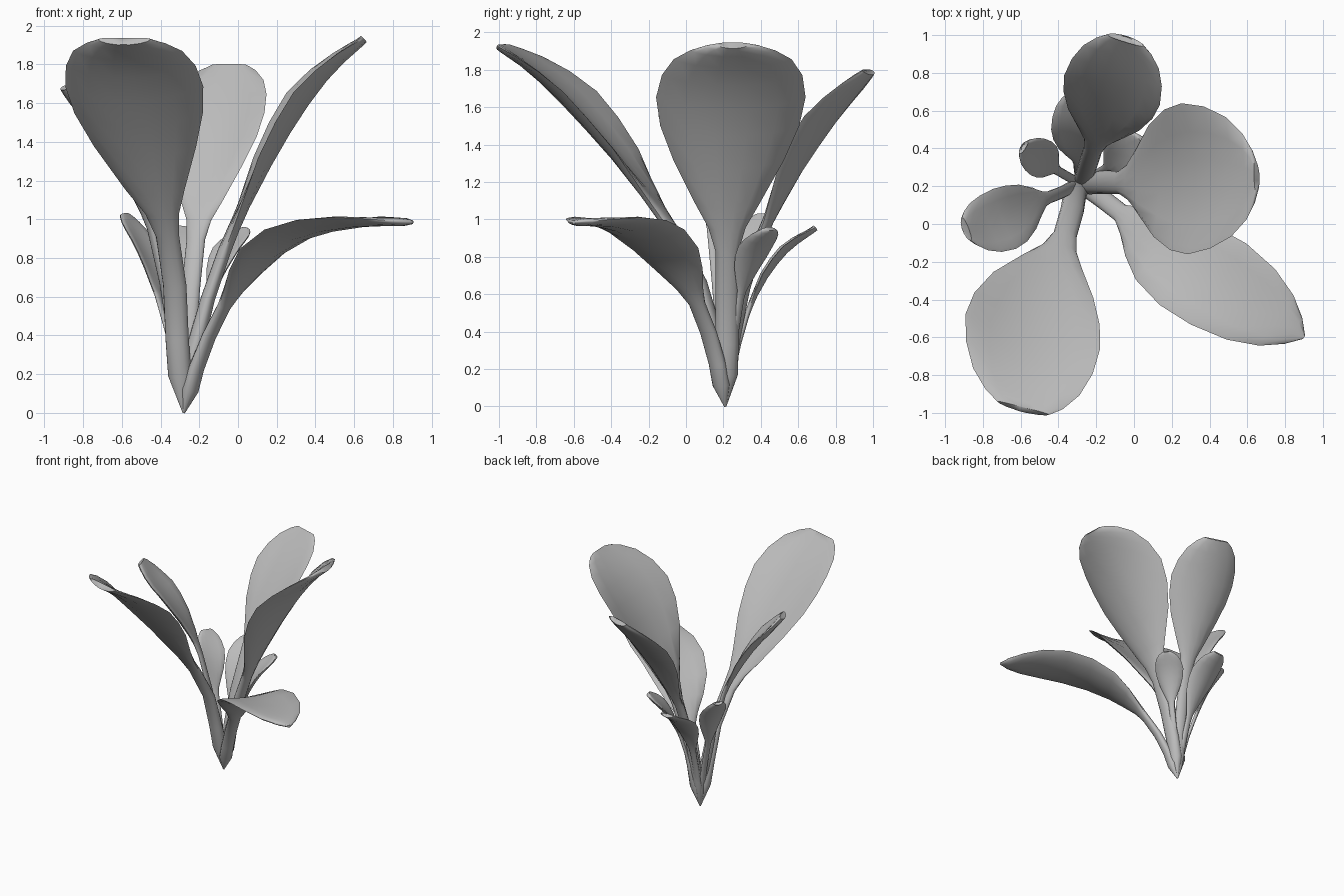
import bpy, bmesh, math
from mathutils import Vector

if "Cube" in bpy.data.objects:
    bpy.data.objects.remove(bpy.data.objects["Cube"], do_unlink=True)

grey = bpy.data.materials.new("leaf_grey")
grey.use_nodes = True
grey.diffuse_color = (0.5, 0.5, 0.5, 1)
grey.node_tree.nodes["Principled BSDF"].inputs["Base Color"].default_value = (0.5, 0.5, 0.5, 1)

ROOT = Vector((-0.28, 0.21, 0))
SIDES = 14
# Blade outlines: (distance along the blade, share of the full half width)
ROUND = [(.1, .25), (.2, .43), (.38, .74), (.53, .93), (.66, 1), (.78, .94),
         (.88, .79), (.95, .57), (.985, .38), (1, .22)]
POINTED = [(.08, .34), (.18, .6), (.3, .84), (.45, .98), (.6, 1), (.75, .87),
           (.87, .62), (.95, .32), (1, .04)]


def smooth_path(points, steps=12):
    """Catmull-Rom curve through the points."""
    p = [2 * points[0] - points[1]] + points + [2 * points[-1] - points[-2]]
    out = []
    for a, b, c, d in zip(p, p[1:], p[2:], p[3:]):
        for i in range(steps):
            t = i / steps
            out.append(0.5 * (2 * b + (c - a) * t + (2 * a - 5 * b + 4 * c - d) * t ** 2
                              + (3 * b - a - 3 * c + d) * t ** 3))
    return out + [points[-1]]


def along(path, f):
    """Position and direction at a share of the path's length."""
    lengths = [(b - a).length for a, b in zip(path, path[1:])]
    left = f * sum(lengths)
    for a, b, n in zip(path, path[1:], lengths):
        if left <= n:
            break
        left -= n
    return a.lerp(b, min(left / n, 1)), (b - a).normalized()


def leaf(name, points, width, stem, joint_z, outline=ROUND, cup=0.24, thick=0.022):
    path = smooth_path([ROOT] + [Vector(p) for p in points])
    # Share of the length at which the blade leaves the stem
    k = next(i for i, p in enumerate(path) if p.z >= joint_z)
    lens = [(b - a).length for a, b in zip(path, path[1:])]
    joint = sum(lens[:k]) / sum(lens)
    heading = path[-1] - ROOT
    side = Vector((heading.y, -heading.x, 0)).normalized()

    # Rings: position, half width, half thickness, cupping
    rings = [(0, .006, .006, 0), (.2 * joint, stem, stem * .8, 0),
             (.4 * joint, stem, stem * .7, 0), (.7 * joint, stem, stem * .6, 0),
             (joint, stem, stem * .55, 0)]
    for u, w in outline:
        fade = min(1, u / .35)
        half = max(width * w, stem * (1 - u) ** 2)
        t = stem * .55 * (1 - fade) + thick * fade
        flatten = min(1, .35 + (1 - u) * 2)
        rings.append((joint + (1 - joint) * u, half, min(t, half), cup * fade * flatten))

    bm = bmesh.new()
    loops = []
    for f, w, t, c in rings:
        pos, tangent = along(path, f)
        normal = side.cross(tangent).normalized()
        if normal.z < 0:
            normal = -normal
        loop = []
        for i in range(SIDES):
            a = 2 * math.pi * i / SIDES
            s, h = math.cos(a), math.sin(a)
            loop.append(bm.verts.new(pos + side * (w * s) + normal * (t * h + c * w * s * s)))
        loops.append(loop)
    for lo, hi in zip(loops, loops[1:]):
        for i in range(SIDES):
            j = (i + 1) % SIDES
            bm.faces.new((lo[i], lo[j], hi[j], hi[i]))
    bm.faces.new(loops[0])
    bm.faces.new(loops[-1])
    bmesh.ops.recalc_face_normals(bm, faces=bm.faces)
    mesh = bpy.data.meshes.new(name)
    bm.to_mesh(mesh)
    bm.free()
    mesh.materials.append(grey)
    obj = bpy.data.objects.new(name, mesh)
    bpy.context.collection.objects.link(obj)
    bpy.ops.object.select_all(action='DESELECT')
    obj.select_set(True)
    bpy.context.view_layer.objects.active = obj
    bpy.ops.object.shade_smooth_by_angle(angle=math.radians(50))


# Four tall rounded leaves
leaf("front_leaf", [(-.31, .17, .3), (-.33, .06, .7), (-.38, -.1, .98), (-.47, -.3, 1.25),
                    (-.54, -.56, 1.55), (-.57, -.8, 1.79), (-.59, -1, 1.93)], .368, .062, .9)
leaf("left_leaf", [(-.22, .22, .35), (-.12, .22, .7), (0, .22, 1.0), (.14, .23, 1.26),
                   (.3, .24, 1.53), (.47, .25, 1.76), (.65, .25, 1.93)], .4, .062, .82)
leaf("back_leaf", [(-.26, .26, .4), (-.23, .36, .8), (-.19, .47, 1.05), (-.14, .62, 1.31),
                   (-.09, .8, 1.57), (-.04, .99, 1.8)], .265, .05, .88)
leaf("right_leaf", [(-.34, .19, .4), (-.42, .15, .85), (-.52, .12, 1.12), (-.66, .04, 1.38),
                    (-.79, -.01, 1.55), (-.9, -.03, 1.69)], .17, .032, .95)

# Low arching pointed leaf
leaf("arching_leaf", [(-.19, .15, .3), (-.06, .05, .57), (.08, -.07, .76), (.25, -.2, .89),
                      (.5, -.35, .965), (.72, -.49, .985), (.9, -.6, .985)],
     .26, .05, .55, POINTED, cup=.16)

# Three small leaves near the base
leaf("small_right_leaf", [(-.33, .24, .3), (-.4, .28, .56), (-.48, .34, .82), (-.59, .41, 1.03)],
     .105, .024, .55, thick=.016)
leaf("small_back_leaf", [(-.29, .27, .3), (-.3, .37, .6), (-.31, .52, .82), (-.31, .7, .96)],
     .13, .026, .48, thick=.016)
leaf("small_left_leaf", [(-.22, .25, .32), (-.14, .3, .62), (-.06, .37, .81), (.04, .45, .95)],
     .115, .024, .56, thick=.016)
